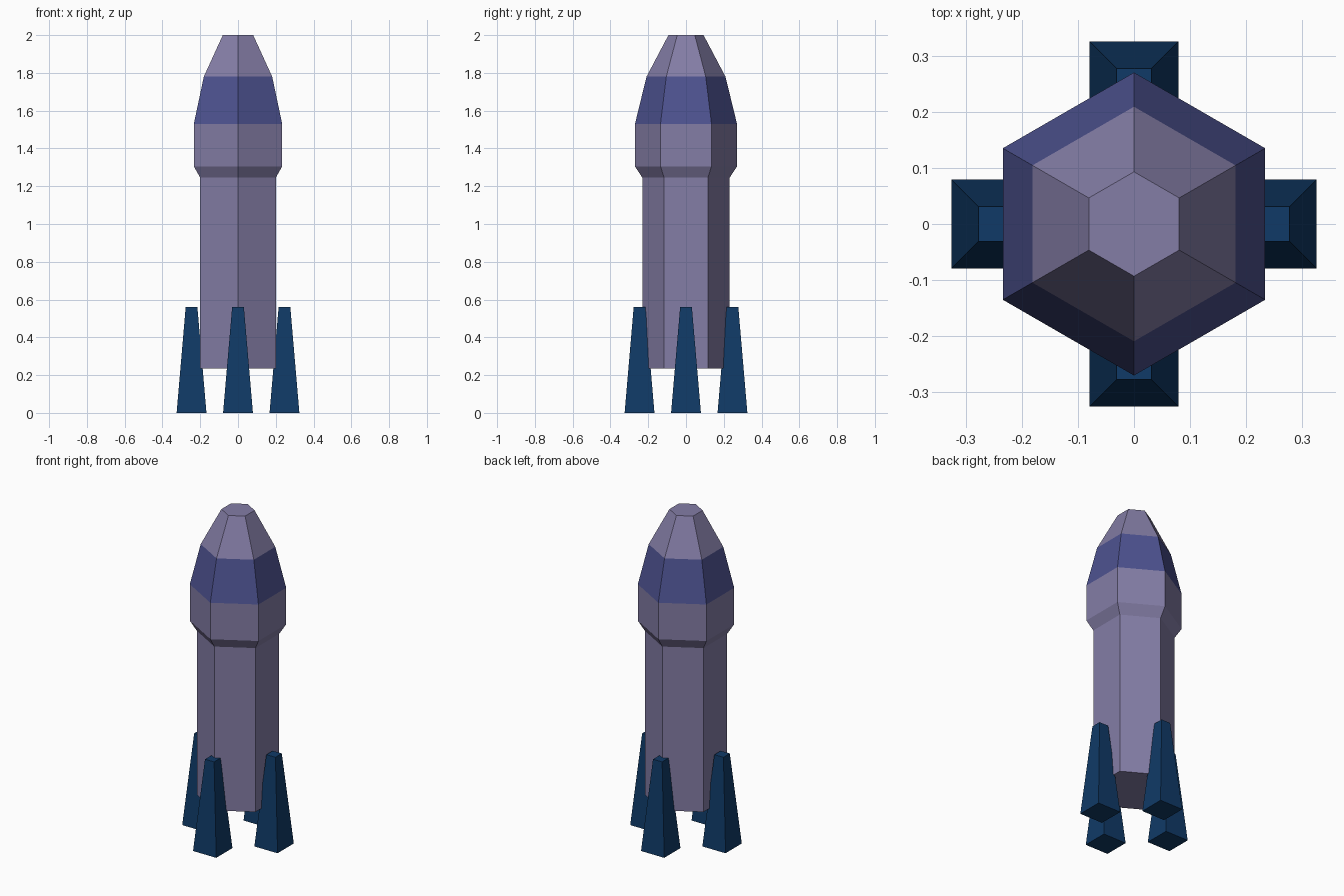
import bpy, bmesh
from math import sin, cos, pi

if "Cube" in bpy.data.objects:
    bpy.data.objects.remove(bpy.data.objects["Cube"])


def material(name, color):
    m = bpy.data.materials.new(name)
    m.diffuse_color = (*color, 1)
    m.use_nodes = True
    m.node_tree.nodes["Principled BSDF"].inputs["Base Color"].default_value = m.diffuse_color
    return m


def lathe(name, profile, sides, start, mats, band=None, location=(0, 0, 0)):
    """Stack flat-faced rings of (radius, z), capped at both ends."""
    bm = bmesh.new()
    rings = [[bm.verts.new((r * cos(start + 2 * pi * i / sides),
                            r * sin(start + 2 * pi * i / sides), z))
              for i in range(sides)] for r, z in profile]
    for k, (lo, hi) in enumerate(zip(rings, rings[1:])):
        for i in range(sides):
            j = (i + 1) % sides
            f = bm.faces.new((lo[i], lo[j], hi[j], hi[i]))
            f.material_index = 1 if k == band else 0
    bm.faces.new(rings[0][::-1])
    bm.faces.new(rings[-1])
    me = bpy.data.meshes.new(name)
    bm.to_mesh(me)
    bm.free()
    for m in mats:
        me.materials.append(m)
    ob = bpy.data.objects.new(name, me)
    ob.location = location
    bpy.context.collection.objects.link(ob)
    return ob


hull_mat = material("hull_grey_purple", (0.23, 0.205, 0.38))
band_mat = material("band_blue", (0.075, 0.085, 0.28))
fin_mat = material("fin_navy", (0.005, 0.042, 0.135))

# Hexagonal hull with widened head, blue band and flat-topped nose
hull = [(0.231, 0.235), (0.231, 1.245), (0.27, 1.305),
        (0.27, 1.53), (0.209, 1.78), (0.093, 2.0)]
lathe("rocket_hull", hull, 6, pi / 2, (hull_mat, band_mat), band=3)

# Four square tapered fins standing on the ground
root2 = 2 ** 0.5
fin = [(0.079 * root2, 0), (0.031 * root2, 0.56)]
for side, dx, dy in (("right", 1, 0), ("back", 0, 1), ("left", -1, 0), ("front", 0, -1)):
    lathe(side + "_fin", fin, 4, pi / 4, (fin_mat,), location=(0.246 * dx, 0.246 * dy, 0))
